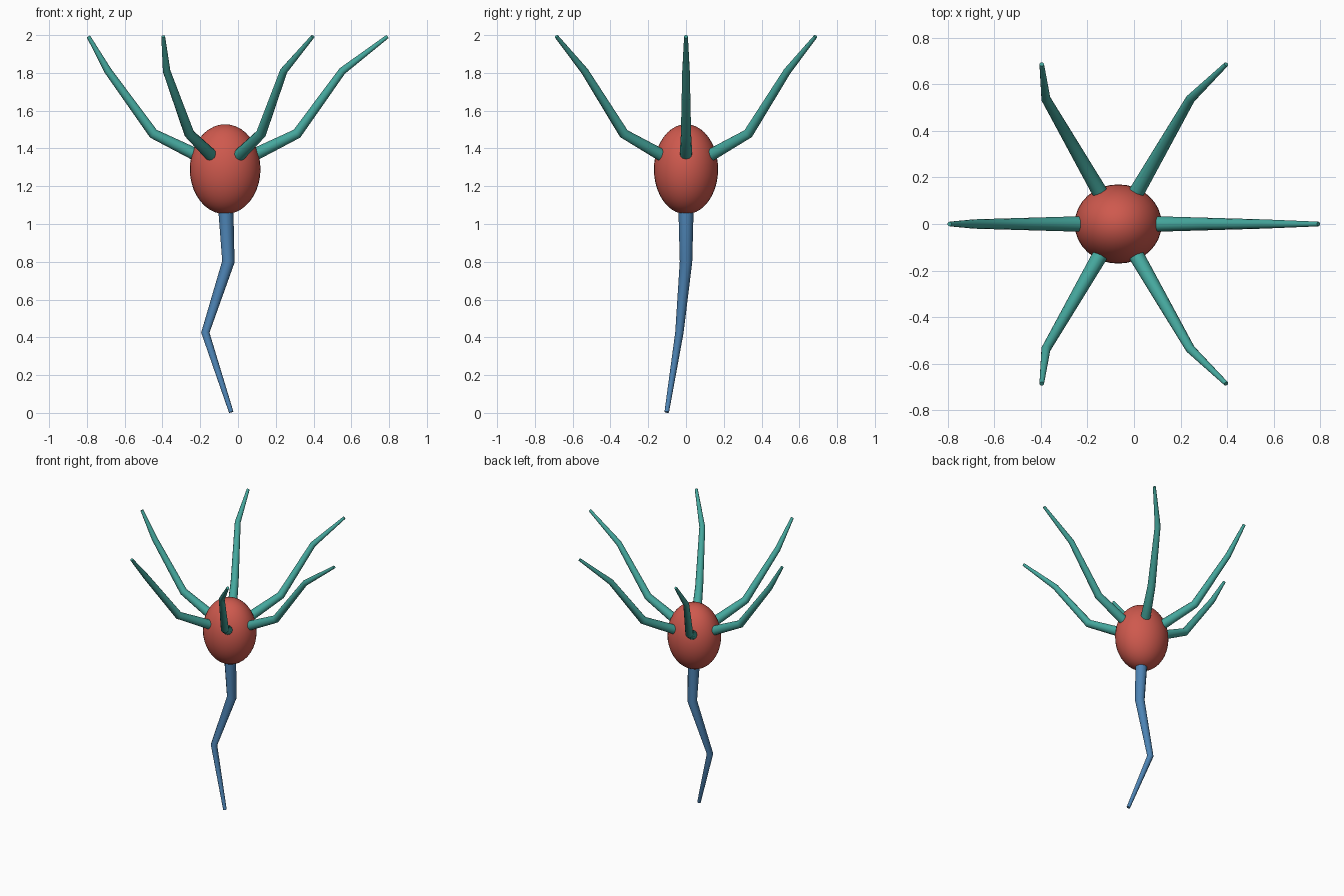
import bpy
from math import cos, sin, pi

if "Cube" in bpy.data.objects:
    bpy.data.objects.remove(bpy.data.objects["Cube"])

CX, CZ = -0.068, 1.29  # centre of the body


def material(name, rgb):
    m = bpy.data.materials.new(name)
    m.diffuse_color = (*rgb, 1)
    m.use_nodes = True
    m.node_tree.nodes["Principled BSDF"].inputs["Base Color"].default_value = m.diffuse_color
    return m


RED = material("body_red", (0.62, 0.10, 0.075))
TEAL = material("branch_teal", (0.06, 0.39, 0.34))
BLUE = material("stem_blue", (0.075, 0.23, 0.46))


def finish(obj, mat):
    obj.data.materials.append(mat)
    bpy.ops.object.select_all(action='DESELECT')
    obj.select_set(True)
    bpy.context.view_layer.objects.active = obj
    if obj.type == 'CURVE':
        bpy.ops.object.convert(target='MESH')
    bpy.ops.object.shade_smooth_by_angle(angle=0.7)


def tube(name, points, radii, mat):
    """Tapered round tube through a few points, capped at both ends."""
    curve = bpy.data.curves.new(name, 'CURVE')
    curve.dimensions = '3D'
    curve.bevel_depth = 1.0
    curve.bevel_resolution = 4
    curve.use_fill_caps = True
    spline = curve.splines.new('POLY')
    spline.points.add(len(points) - 1)
    for sp, p, r in zip(spline.points, points, radii):
        sp.co = (*p, 1)
        sp.radius = r
    obj = bpy.data.objects.new(name, curve)
    bpy.context.collection.objects.link(obj)
    finish(obj, mat)


# Egg-shaped cell body
bpy.ops.mesh.primitive_uv_sphere_add(segments=32, ring_count=20, location=(CX, 0, CZ))
body = bpy.context.object
body.name = "cell_body"
body.scale = (0.187, 0.17, 0.238)
finish(body, RED)

# Six upper branches: joints circle the body, tips circle the origin
for i in range(6):
    c, s = cos(i * pi / 3), sin(i * pi / 3)
    pts = [(CX + r * c, r * s, z) for r, z in ((0.10, 1.34), (0.38, 1.478), (0.62, 1.81))]
    pts.append((0.792 * c, 0.792 * s, 1.993))
    tube(f"upper_branch_{i + 1}", pts, (0.035, 0.027, 0.02, 0.01), TEAL)

# Long lower stem
tube("lower_stem",
     [(CX, 0, 1.15), (-0.051, 0, 0.80), (-0.173, -0.035, 0.425), (-0.036, -0.102, 0.004)],
     (0.042, 0.033, 0.022, 0.012), BLUE)
